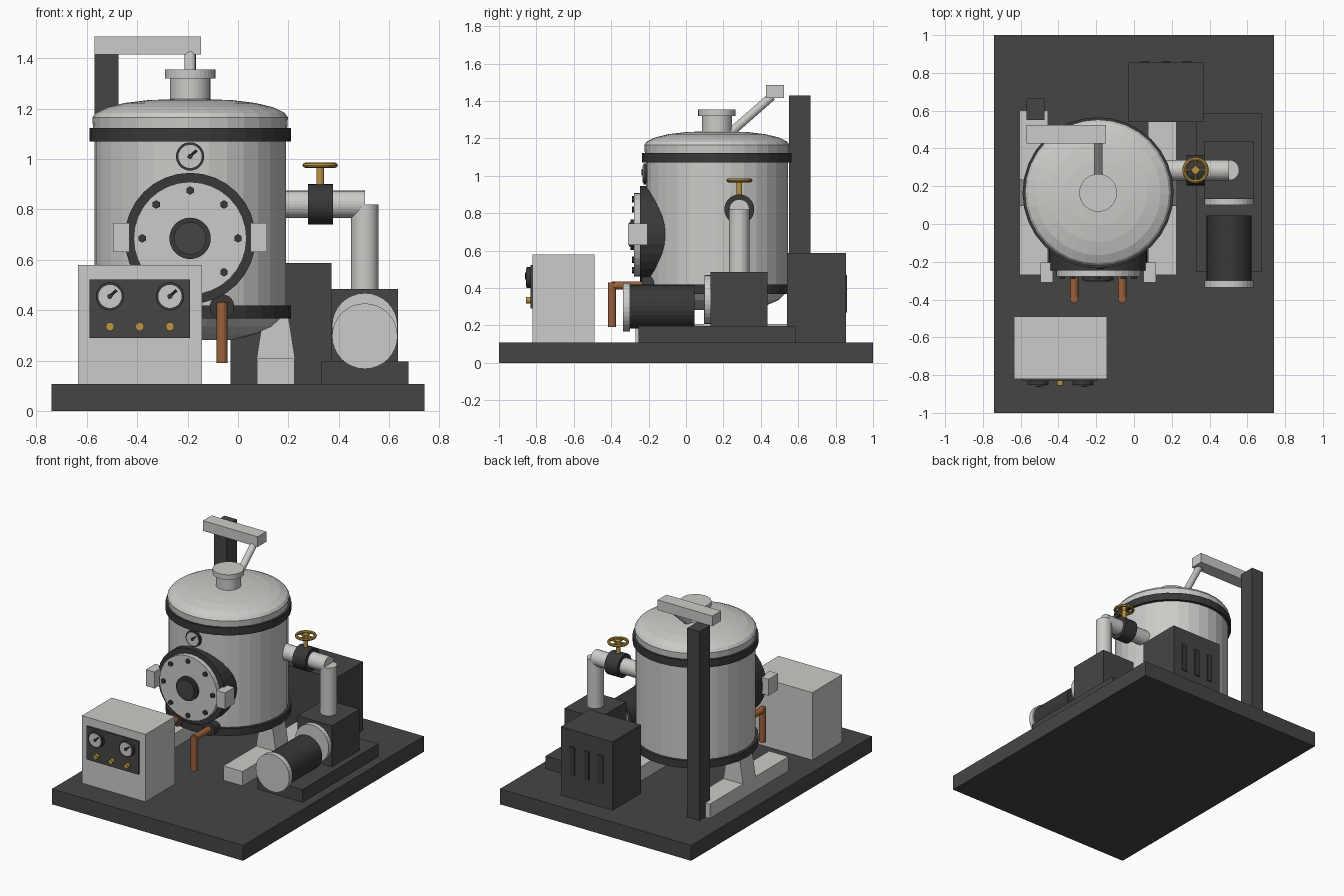
import bpy, bmesh, math
from mathutils import Vector, Matrix

if "Cube" in bpy.data.objects:
    bpy.data.objects.remove(bpy.data.objects["Cube"])


def material(name, rgb):
    m = bpy.data.materials.new(name)
    m.diffuse_color = (*rgb, 1)
    m.use_nodes = True
    m.node_tree.nodes["Principled BSDF"].inputs["Base Color"].default_value = m.diffuse_color
    return m


STEEL = material("light_steel", (0.60, 0.60, 0.58))
DARK = material("dark_paint", (0.06, 0.06, 0.06))
BLACK = material("dark_rubber", (0.04, 0.04, 0.04))
BRASS = material("brass", (0.50, 0.30, 0.06))
COPPER = material("copper", (0.33, 0.12, 0.045))


def finish(name, bm, mat):
    bmesh.ops.recalc_face_normals(bm, faces=bm.faces)
    me = bpy.data.meshes.new(name)
    bm.to_mesh(me)
    bm.free()
    me.materials.append(mat)
    ob = bpy.data.objects.new(name, me)
    bpy.context.collection.objects.link(ob)
    return ob


def box(name, x, y, z, mat):
    """Box from (min, max) pairs."""
    bm = bmesh.new()
    bmesh.ops.create_cube(bm, size=1)
    for v in bm.verts:
        v.co = [a[0] + (c + 0.5) * (a[1] - a[0]) for a, c in zip((x, y, z), v.co)]
    return finish(name, bm, mat)


def rod(name, a, b, r, mat, sides=32):
    """Cylinder between two points."""
    a, b = Vector(a), Vector(b)
    d = b - a
    bm = bmesh.new()
    m = Matrix.Translation((a + b) / 2) @ d.to_track_quat('Z', 'Y').to_matrix().to_4x4()
    bmesh.ops.create_cone(bm, cap_ends=True, segments=sides, radius1=r, radius2=r,
                          depth=d.length, matrix=m)
    return finish(name, bm, mat)


def lathe(name, x, y, profile, mat, sides=32):
    """Revolve (radius, z) points around a vertical axis; closes both ends."""
    bm = bmesh.new()
    rings = [[bm.verts.new((x + r * math.cos(2 * math.pi * i / sides),
                            y + r * math.sin(2 * math.pi * i / sides), z))
              for i in range(sides)] for r, z in profile]
    for p, q in zip(rings, rings[1:]):
        for i in range(sides):
            j = (i + 1) % sides
            bm.faces.new((p[i], p[j], q[j], q[i]))
    bm.faces.new(rings[0])
    bm.faces.new(rings[-1])
    return finish(name, bm, mat)


def gauge(name, x, z, back, front):
    """Dial facing -y with a rim, a pale face and a needle."""
    rod(name + "_rim", (x, back, z), (x, front, z), 0.056, BLACK)
    rod(name + "_face", (x, front, z), (x, front - 0.004, z), 0.046, STEEL)
    rod(name + "_needle", (x - 0.008, front - 0.005, z - 0.006),
        (x + 0.026, front - 0.005, z + 0.024), 0.005, BLACK, 6)
    rod(name + "_pivot", (x, front, z), (x, front - 0.01, z), 0.01, BLACK, 12)


CX, CY = -0.19, 0.165   # tank axis

# Base plate and tank support rails
box("base_plate", (-0.74, 0.74), (-1, 1), (0, 0.108), DARK)
for side, label in ((-1, "left"), (1, "right")):
    c = CX + side * 0.34
    box(label + "_rail", (c - 0.075, c + 0.075), (-0.27, 0.60), (0.105, 0.208), STEEL)
    leg = box(label + "_leg", (c - 0.05, c + 0.05), (CY - 0.07, CY + 0.07),
              (0.20, 0.375), STEEL)
    for v in leg.data.vertices:
        if v.co.z < 0.3:
            v.co.x = c + (v.co.x - c) * 1.55

# Tank with dished bottom, clamping bands and domed lid
lathe("tank_body", CX, CY, [(0.17, 0.282), (0.26, 0.305), (0.33, 0.335), (0.365, 0.37),
                            (0.38, 0.39), (0.38, 1.10)], STEEL)
lathe("lower_band", CX, CY, [(0.40, 0.367), (0.40, 0.418)], BLACK)
lathe("upper_band", CX, CY, [(0.40, 1.07), (0.40, 1.122)], BLACK)
lathe("lid", CX, CY, [(0.385, 1.12), (0.388, 1.165), (0.375, 1.183), (0.33, 1.205),
                      (0.26, 1.222), (0.17, 1.233), (0.08, 1.237)], STEEL)
lathe("lid_neck", CX, CY, [(0.08, 1.22), (0.08, 1.325)], STEEL)
lathe("neck_cap", CX, CY, [(0.10, 1.32), (0.10, 1.355)], STEEL)

# Lifting post, crossbar and arm
box("lift_post", (-0.57, -0.475), (0.55, 0.665), (0.105, 1.43), DARK)
box("lift_crossbar", (-0.57, -0.147), (0.427, 0.523), (1.415, 1.486), STEEL)
rod("lift_arm", (CX, 0.22, 1.215), (CX, 0.46, 1.425), 0.023, STEEL, 16)

# Round access door with bolts, hub and side clamps
DZ = 0.685
rod("door_frame", (CX, -0.10, DZ), (CX, -0.245, DZ), 0.26, BLACK)
rod("door_plate", (CX, -0.24, DZ), (CX, -0.278, DZ), 0.224, STEEL)
rod("door_hub", (CX, -0.27, DZ), (CX, -0.298, DZ), 0.082, BLACK)
rod("door_hub_cap", (CX, -0.29, DZ), (CX, -0.305, DZ), 0.064, DARK)
for i in range(8):
    a = math.pi / 4 * i
    px, pz = CX + 0.19 * math.cos(a), DZ + 0.19 * math.sin(a)
    rod("door_bolt", (px, -0.27, pz), (px, -0.29, pz), 0.017, BLACK, 6)
for s in (-1, 1):
    c = CX + s * 0.273
    box("door_clamp", (c - 0.033, c + 0.033), (-0.31, -0.205), (0.63, 0.745), STEEL)
gauge("tank_gauge", CX, 1.01, -0.18, -0.228)

# Copper drain pipes with collars
for s in (-1, 1):
    px = CX + s * 0.127
    rod("drain_collar", (px, -0.16, 0.415), (px, -0.235, 0.415), 0.048, BLACK)
    rod("drain_outlet", (px, -0.20, 0.413), (px, -0.395, 0.413), 0.022, COPPER, 16)
    rod("drain_drop", (px, -0.395, 0.43), (px, -0.395, 0.19), 0.022, COPPER, 16)

# Control box with panel, gauges and knobs
box("control_box", (-0.635, -0.143), (-0.82, -0.49), (0.105, 0.58), STEEL)
box("control_panel", (-0.59, -0.19), (-0.832, -0.815), (0.29, 0.522), DARK)
for px in (-0.508, -0.27):
    gauge("panel_gauge", px, 0.455, -0.82, -0.852)
for px in (-0.508, -0.39, -0.27):
    rod("panel_knob", (px, -0.825, 0.335), (px, -0.855, 0.335), 0.017, BRASS, 16)

# Rear cabinet with vent slots
box("rear_cabinet", (-0.03, 0.37), (0.54, 0.855), (0.105, 0.587), DARK)
for px in (0.06, 0.17, 0.28):
    box("vent_slot", (px - 0.02, px + 0.02), (0.85, 0.862), (0.27, 0.47), BLACK)

# Pump on its plinth
PX = 0.503
box("pump_plinth", (0.33, 0.677), (-0.255, 0.585), (0.105, 0.197), DARK)
box("pump_block", (0.37, 0.635), (0.132, 0.437), (0.19, 0.485), DARK)
rod("pump_flange", (PX, 0.10, 0.338), (PX, 0.145, 0.338), 0.13, STEEL)
rod("pump_motor", (PX, -0.31, 0.30), (PX, 0.045, 0.30), 0.118, BLACK)
rod("motor_end_cap", (PX, -0.337, 0.297), (PX, -0.30, 0.297), 0.13, STEEL)

# Transfer pipe with valve
VY, VX = 0.285, 0.326
rod("transfer_pipe", (0.12, VY, 0.82), (PX, VY, 0.82), 0.054, STEEL)
rod("down_pipe", (PX, VY, 0.47), (PX, VY, 0.82), 0.054, STEEL)
rod("valve_body", (0.277, VY, 0.82), (0.377, VY, 0.82), 0.08, BLACK)
rod("valve_stem", (VX, VY, 0.88), (VX, VY, 0.975), 0.015, BRASS, 16)
rod("wheel_hub", (VX, VY, 0.964), (VX, VY, 0.986), 0.02, BRASS, 16)
bpy.ops.mesh.primitive_torus_add(location=(VX, VY, 0.975), major_radius=0.06,
                                 minor_radius=0.01, major_segments=32, minor_segments=8)
wheel = bpy.context.object
wheel.name = "hand_wheel"
wheel.data.materials.append(BRASS)
for i in range(2):
    dx, dy = (0.06, 0) if i else (0, 0.06)
    rod("wheel_spoke", (VX - dx, VY - dy, 0.975), (VX + dx, VY + dy, 0.975), 0.007, BRASS, 8)
